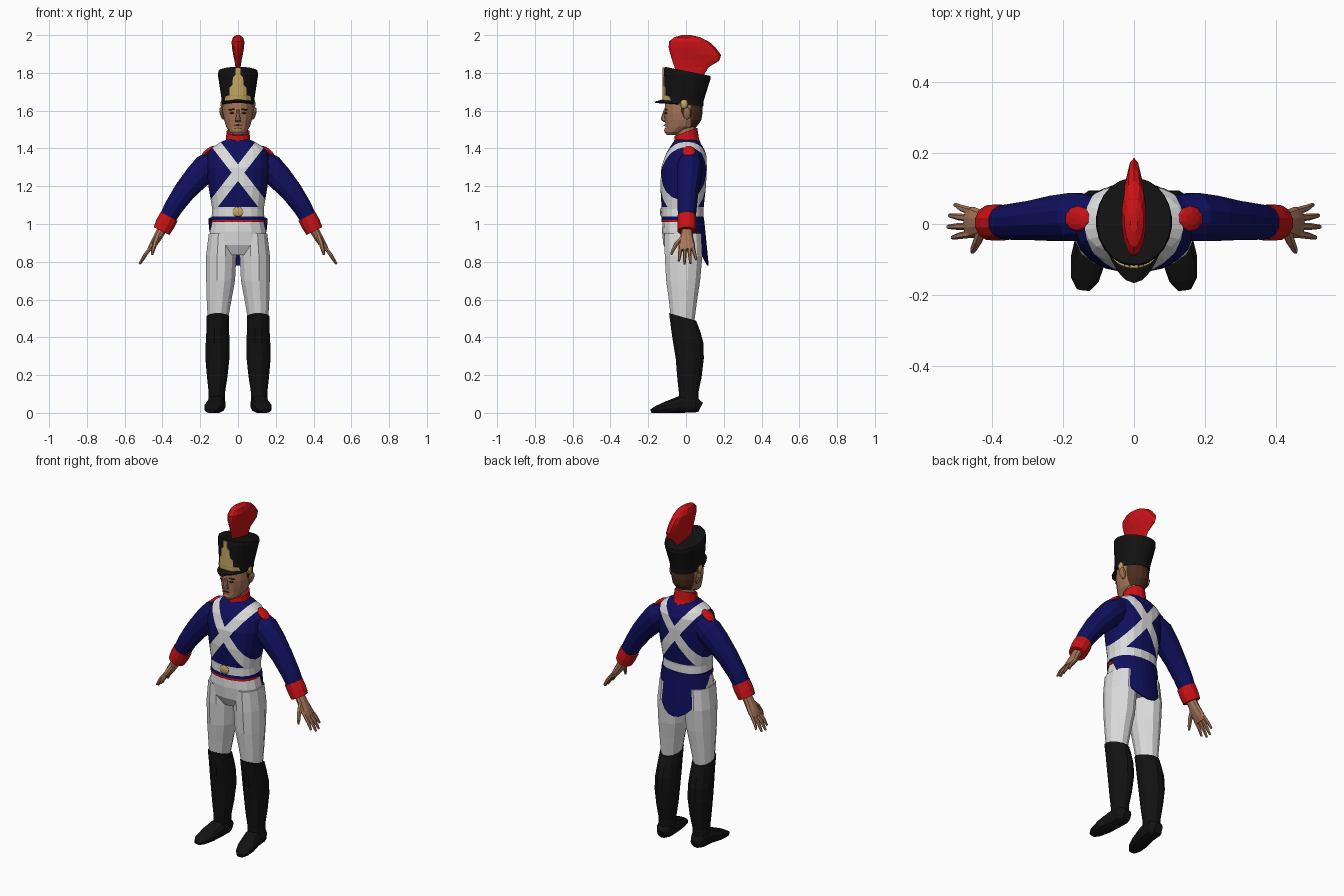
import bpy, bmesh, math
from mathutils import Vector, Matrix, Euler

if "Cube" in bpy.data.objects:
    bpy.data.objects.remove(bpy.data.objects["Cube"])


def colour(name, rgb):
    m = bpy.data.materials.new(name)
    m.diffuse_color = (*rgb, 1)
    m.use_nodes = True
    m.node_tree.nodes["Principled BSDF"].inputs["Base Color"].default_value = m.diffuse_color
    return m


NAVY = colour("navy", (0.005, 0.005, 0.11))
RED = colour("red", (0.6, 0.006, 0.008))
BLACK = colour("black", (0.006, 0.006, 0.006))
WHITE = colour("white", (0.72, 0.72, 0.72))
SKIN = colour("skin", (0.38, 0.18, 0.10))
GOLD = colour("gold", (0.54, 0.38, 0.12))
HAIR = colour("brown hair", (0.07, 0.025, 0.013))
X, Y, Z = Vector((1, 0, 0)), Vector((0, 1, 0)), Vector((0, 0, 1))


def finish(name, bm, mats, mirror=False, rule=None, solid=0):
    bmesh.ops.recalc_face_normals(bm, faces=bm.faces)
    if rule:
        for f in bm.faces:
            f.material_index = rule(f.calc_center_median())
    me = bpy.data.meshes.new(name)
    bm.to_mesh(me)
    bm.free()
    for m in mats:
        me.materials.append(m)
    ob = bpy.data.objects.new(name, me)
    bpy.context.collection.objects.link(ob)
    if solid:
        ob.modifiers.new("thickness", "SOLIDIFY").thickness = solid
    if mirror:
        ob.modifiers.new("mirror", "MIRROR").use_mirror_merge = False
    return ob


def loft(name, rings, mats, n=12, side=Y, axis=None, power=2.0, tilt=None,
         mirror=False, cuts=(), rule=None, floor=False):
    """Skin elliptical rings (x, y, z, radius a, radius b) along a path."""
    bm = bmesh.new()
    pts = [Vector(r[:3]) for r in rings]
    loops = []
    for i, r in enumerate(rings):
        t = axis or (pts[min(i + 1, len(pts) - 1)] - pts[max(i - 1, 0)]).normalized()
        u = side.cross(t).normalized()
        v = t.cross(u).normalized()
        loop = []
        for k in range(n):
            a = math.tau * (k + 0.5) / n
            c, s = math.cos(a), math.sin(a)
            pu = math.copysign(abs(c) ** (2 / power), c) * r[3]
            pv = math.copysign(abs(s) ** (2 / power), s) * r[4]
            p = pts[i] + u * pu + v * pv
            if tilt:
                p.z += tilt[i] * (p.y - r[1])
            if floor:
                p.z = max(p.z, 0)
            loop.append(bm.verts.new(p))
        loops.append(loop)
    for a, b in zip(loops, loops[1:]):
        for k in range(n):
            bm.faces.new((a[k], a[(k + 1) % n], b[(k + 1) % n], b[k]))
    bm.faces.new(loops[0])
    bm.faces.new(loops[-1])
    for co, no in cuts:
        bmesh.ops.bisect_plane(bm, geom=bm.verts[:] + bm.edges[:] + bm.faces[:],
                               plane_co=co, plane_no=no)
    return finish(name, bm, mats, mirror, rule)


def stack(name, rows, mats, **kw):
    """Horizontal sections: (z, centre y, half width, half depth)."""
    return loft(name, [(0, cy, z, rx, ry) for z, cy, rx, ry in rows], mats, axis=Z, **kw)


def ball(name, loc, size, mat, rot=(0, 0, 0), mirror=False, seg=10):
    bm = bmesh.new()
    mtx = Matrix.LocRotScale(Vector(loc), Euler(rot), Vector(size))
    bmesh.ops.create_uvsphere(bm, u_segments=seg, v_segments=6, radius=1, matrix=mtx)
    return finish(name, bm, [mat], mirror)


# Coat body with crossed straps and belt cut into its faces
n1, n2 = Vector((1.29, 0, 1)).normalized(), Vector((-1.29, 0, 1)).normalized()
cross = Vector((0, 0, 1.272))
cuts = [(cross + n * d, n) for n in (n1, n2) for d in (-0.027, 0.027)]
cuts += [(Vector((0, 0, z)), Z) for z in (1.022, 1.04, 1.09)]


def coat_rule(c):
    if c.z < 1.022:
        return 2
    if 1.04 < c.z < 1.09:
        return 1
    on_strap = any(abs((c - cross).dot(n)) < 0.027 for n in (n1, n2))
    return 1 if c.z > 1.09 and on_strap else 0


stack("coat_body", [(1.01, -.018, .143, .112), (1.08, -.018, .138, .112),
                    (1.2, -.015, .158, .122), (1.3, -.01, .168, .122),
                    (1.37, 0, .165, .108), (1.405, .003, .14, .09), (1.435, .003, .09, .07),
                    (1.45, 0, .055, .055)],
      [NAVY, WHITE, RED], n=20, power=2.3, cuts=cuts, rule=coat_rule)
ball("belt_buckle", (0, -.128, 1.064), (.032, .01, .026), GOLD)
ball("shoulder_strap", (.158, .015, 1.385), (.045, .036, .014), RED, (0, .65, 0), True)

# Rounded coat tail at the back
bm = bmesh.new()
cols = []
for k in range(17):
    a = math.radians(-100 + 200 * k / 16)
    col = []
    for j in range(5):
        f = j / 4
        drop = max(0.25 * math.cos(a), 0) * f + 0.005 * f
        y = (.1 + .1 * drop) * math.cos(a) - 0.005
        col.append(bm.verts.new(((.147 + .01 * f) * math.sin(a), y, 1.035 - drop)))
    cols.append(col)
for a, b in zip(cols, cols[1:]):
    for j in range(4):
        bm.faces.new((a[j], b[j], b[j + 1], a[j + 1]))
finish("coat_tail", bm, [NAVY], solid=.008)

# Collar and neck
stack("collar", [(1.405, .005, .085, .078), (1.44, .002, .066, .066), (1.488, 0, .062, .06)],
      [RED], n=14, tilt=(.1, .2, .35))
stack("neck", [(1.43, 0, .05, .05), (1.53, 0, .052, .055)], [SKIN])

# Head with hair on the back
stack("head", [(1.472, -.075, .025, .028), (1.487, -.058, .045, .053), (1.515, -.026, .064, .084),
               (1.55, -.015, .075, .098), (1.59, -.013, .081, .103), (1.66, -.012, .08, .1)],
      [SKIN, HAIR], n=16, cuts=[(Vector((0, .025, 0)), Y)],
      rule=lambda c: 1 if c.y > .025 and c.z > 1.5 else 0)
loft("nose", [(0, -.11, 1.605, .008, .008), (0, -.119, 1.565, .013, .014),
              (0, -.117, 1.548, .018, .015), (0, -.108, 1.54, .012, .008)], [SKIN], n=8, axis=Z)
ball("ear", (.085, .005, 1.585), (.012, .022, .034), SKIN, (0, .25, 0), True)
ball("chin", (0, -.098, 1.495), (.026, .018, .018), SKIN)
ball("eye", (.032, -.107, 1.588), (.014, .006, .005), HAIR, (0, 0, .3), True)
ball("eyebrow", (.034, -.106, 1.606), (.02, .006, .004), HAIR, (0, .1, .3), True)
ball("mouth", (0, -.113, 1.523), (.022, .006, .003), HAIR)
ball("sideburn", (.077, -.015, 1.61), (.006, .014, .03), HAIR, (0, 0, 0), True)

# Tall hat, peak, badge and plume
stack("hat", [(1.635, -.014, .086, .106), (1.665, -.013, .088, .107),
              (1.79, .006, .107, .124), (1.808, .008, .104, .122)],
      [BLACK], n=24, tilt=(-.13, -.13, -.2, -.2))

bm = bmesh.new()
inner, outer = [], []
for k in range(11):
    a = math.radians(-75 + 15 * k)
    s, c = math.sin(a), math.cos(a)
    inner.append(bm.verts.new((.083 * s, -.014 - .1 * c, 1.64 + .022 * c)))
    outer.append(bm.verts.new((.088 * s, -.014 - .106 * c - .046 * c ** 3, 1.632 + .016 * c)))
for k in range(10):
    bm.faces.new((inner[k], inner[k + 1], outer[k + 1], outer[k]))
finish("hat_peak", bm, [BLACK], solid=.008)


def wrap(name, rows, mat):
    """Thin plate following the front of the hat: (z, half width)."""
    bm = bmesh.new()
    grid = []
    for z, w in rows:
        f = (z - 1.655) / 0.17
        rx, ry, cy = .088 + .019 * f, .107 + .018 * f, -.013 + .02 * f
        grid.append([bm.verts.new((w * t, cy - ry * math.sqrt(1 - (w * t / rx) ** 2) - .006, z))
                     for t in (-1, -.6, -.25, .25, .6, 1)])
    for a, b in zip(grid, grid[1:]):
        for k in range(5):
            bm.faces.new((a[k], a[k + 1], b[k + 1], b[k]))
    finish(name, bm, [mat], solid=.008)


wrap("hat_badge", [(1.655, .072), (1.675, .068), (1.682, .045), (1.72, .046), (1.735, .03),
                   (1.775, .027), (1.79, .014), (1.828, .012)], GOLD)
ball("chin_scale", (.083, -.01, 1.635), (.01, .022, .024), GOLD, mirror=True)
stack("plume", [(1.79, .02, .011, .075), (1.83, .03, .014, .09), (1.865, .052, .019, .125),
                (1.895, .052, .026, .134), (1.935, .032, .033, .124), (1.965, .016, .035, .106),
                (1.988, .006, .027, .07), (2.0, .002, .01, .025)], [RED], n=14)

# Sleeves, cuffs and hands
loft("sleeve", [(.1, .02, 1.355, .05, .06), (.165, .02, 1.3, .077, .07),
                (.22, .016, 1.245, .07, .066), (.285, .01, 1.17, .06, .057),
                (.34, .006, 1.09, .052, .052), (.39, .004, 1.0, .044, .046)],
     [NAVY], mirror=True)
loft("cuff", [(.365, .004, 1.04, .052, .051), (.386, .004, 1.0, .053, .052),
              (.405, .004, .963, .048, .05)], [RED], mirror=True)
loft("palm", [(.4, .004, .975, .026, .03), (.425, .004, .93, .024, .034),
              (.45, .004, .89, .02, .044), (.468, .006, .862, .014, .042)],
     [SKIN], n=10, mirror=True)
for i, (y0, y1, x1, z1) in enumerate([(-.028, -.038, .51, .803), (-.006, -.008, .522, .788),
                                      (.016, .024, .518, .79), (.036, .054, .502, .81)]):
    xm, ym, zm = (.462 + x1) / 2 + .004, (y0 + y1) / 2, (.875 + z1) / 2
    loft(f"finger_{i + 1}", [(.458, y0, .88, .011, .011), (xm, ym, zm, .01, .0095),
                             (x1, y1, z1, .006, .006)], [SKIN], n=6, mirror=True)
loft("thumb", [(.425, -.012, .935, .014, .016), (.44, -.05, .895, .013, .013),
               (.45, -.07, .86, .01, .01), (.454, -.078, .838, .006, .006)],
     [SKIN], n=6, side=X, mirror=True)

# Trousers
stack("trouser_seat", [(1.02, -.018, .138, .106), (.96, -.017, .152, .11),
                       (.89, -.014, .16, .106), (.835, -.012, .1, .08)], [WHITE], n=14, power=2.2)
loft("trouser_leg", [(.085, -.016, .95, .072, .1), (.089, -.013, .83, .083, .103),
                     (.092, -.015, .7, .079, .093), (.1, -.016, .6, .068, .078),
                     (.107, -.017, .49, .055, .064)], [WHITE], axis=Z, mirror=True)

# Tall boots with a raised front edge
loft("boot_shaft", [(.107, -.018, .508, .062, .074), (.107, -.002, .44, .062, .08),
                    (.108, .012, .37, .065, .083), (.109, .02, .29, .066, .077),
                    (.11, .018, .19, .056, .067), (.112, .014, .11, .045, .054),
                    (.113, .016, .04, .045, .054)],
     [BLACK], axis=Z, tilt=(-.28, -.1, 0, 0, 0, 0, 0), mirror=True)
loft("boot_foot", [(.11, .076, .03, .028, .025), (.112, .045, .045, .045, .046),
                   (.116, -.03, .045, .046, .047), (.129, -.1, .03, .032, .05),
                   (.138, -.155, .018, .02, .04), (.142, -.184, .01, .01, .02)],
     [BLACK], side=X, power=2.6, mirror=True, floor=True)
